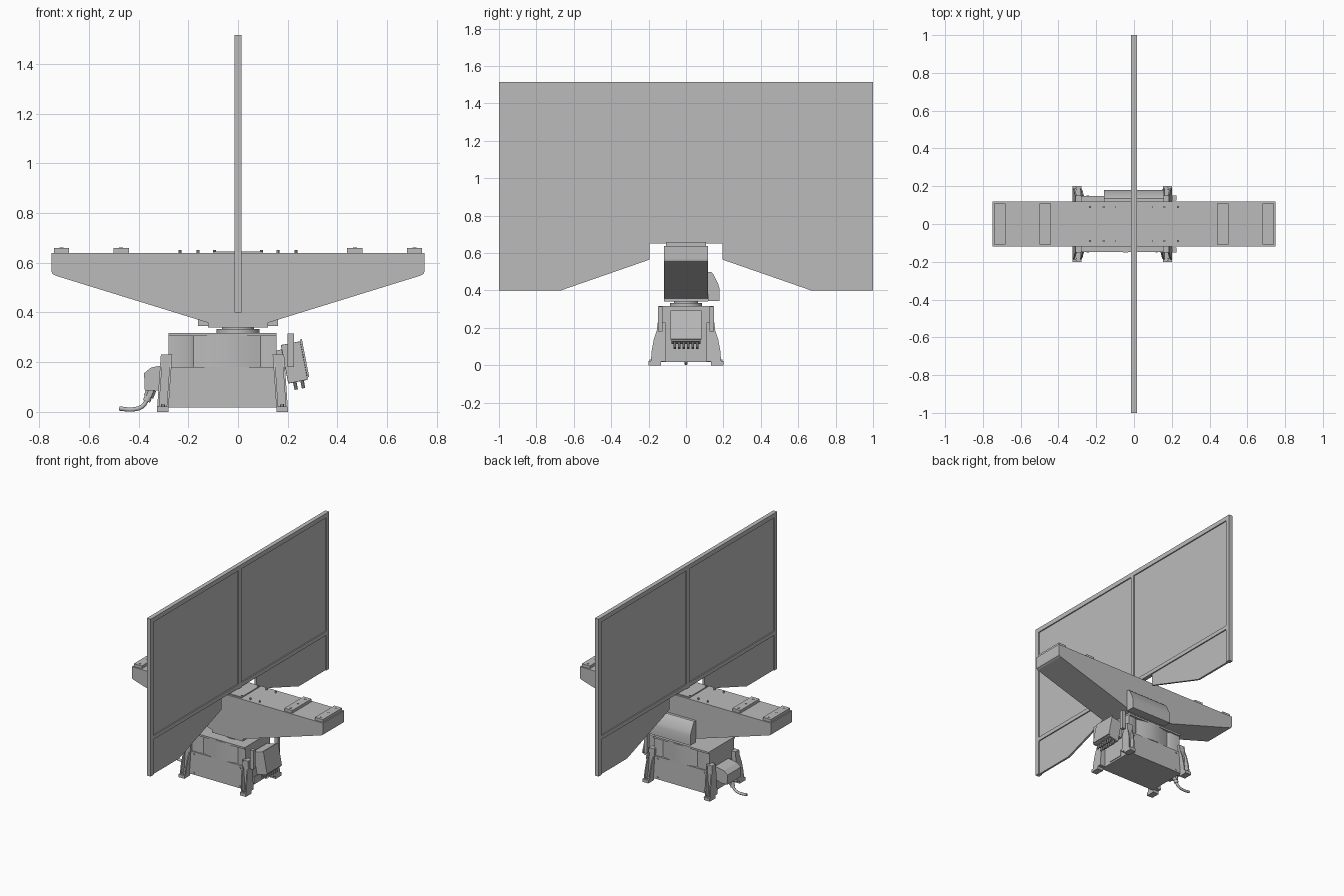
import bpy, bmesh, math
from mathutils import Vector, Matrix

if "Cube" in bpy.data.objects:
    bpy.data.objects.remove(bpy.data.objects["Cube"])

grey = bpy.data.materials.new("machine grey")
grey.use_nodes = True
COLOR = (0.5, 0.5, 0.5, 1)
grey.diffuse_color = COLOR
grey.node_tree.nodes["Principled BSDF"].inputs["Base Color"].default_value = COLOR


def finish(name, bm, smooth=False, bevel=0):
    bmesh.ops.recalc_face_normals(bm, faces=bm.faces)
    me = bpy.data.meshes.new(name)
    bm.to_mesh(me)
    bm.free()
    me.materials.append(grey)
    ob = bpy.data.objects.new(name, me)
    bpy.context.collection.objects.link(ob)
    if bevel:
        mod = ob.modifiers.new("Bevel", 'BEVEL')
        mod.width, mod.segments = bevel, 2
    if smooth:
        bpy.ops.object.select_all(action='DESELECT')
        ob.select_set(True)
        bpy.context.view_layer.objects.active = ob
        bpy.ops.object.shade_smooth_by_angle(angle=math.radians(35))
    return ob


def prism(name, pts, axis, lo, hi, warp=None, smooth=False, bevel=0):
    """Extrude a 2D outline along an axis; warp optionally moves each point."""
    place = {'x': lambda a, b, t: Vector((t, a, b)),
             'y': lambda a, b, t: Vector((a, t, b)),
             'z': lambda a, b, t: Vector((a, b, t))}[axis]
    bm = bmesh.new()
    rings = [[bm.verts.new((warp or (lambda v: v))(place(a, b, t))) for a, b in pts]
             for t in (lo, hi)]
    n = len(pts)
    for ring in rings:
        bm.faces.new(ring)
    for i in range(n):
        j = (i + 1) % n
        bm.faces.new((rings[0][i], rings[0][j], rings[1][j], rings[1][i]))
    return finish(name, bm, smooth, bevel)


def box(name, x0, x1, y0, y1, z0, z1, warp=None, bevel=0):
    return prism(name, [(x0, y0), (x1, y0), (x1, y1), (x0, y1)], 'z', z0, z1, warp, False, bevel)


def rod(name, p, q, r, r2=None, sides=16):
    p, q = Vector(p), Vector(q)
    d = q - p
    bm = bmesh.new()
    m = Matrix.Translation((p + q) / 2) @ d.to_track_quat('Z', 'Y').to_matrix().to_4x4()
    bmesh.ops.create_cone(bm, cap_ends=True, segments=sides, radius1=r,
                          radius2=r if r2 is None else r2, depth=d.length, matrix=m)
    return finish(name, bm, True)


# --- Dividing screen: frame rails and recessed sheets ---
F, S = 0.015, 0.007
box("screen_top_rail", -F, F, -1, 1, 1.483, 1.515)
box("screen_lower_rail", -F, F, -0.97, 0.97, 0.65, 0.678)
box("screen_center_post", -F, F, -0.015, 0.015, 0.64, 1.483)
for s, side in ((-1, "front"), (1, "back")):
    ya, yb = sorted((s * 0.97, s * 1.0))
    box(f"screen_{side}_post", -F, F, ya, yb, 0.4, 1.483)
    ya, yb = sorted((s * 0.015, s * 0.97))
    box(f"screen_{side}_sheet", -S, S, ya, yb, 0.678, 1.483)
    prism(f"screen_{side}_skirt",
          [(s * 0.97, 0.4), (s * 0.67, 0.4), (s * 0.195, 0.565), (s * 0.195, 0.65), (s * 0.97, 0.65)],
          'x', -S, S)

# --- Turning arm with mounting pads ---
half = [(0.12, 0.34), (0.12, 0.358), (0.735, 0.548), (0.747, 0.555), (0.75, 0.565), (0.75, 0.638)]
prism("arm", half + [(-x, z) for x, z in reversed(half)], 'y', -0.118, 0.118)
box("arm_center_plate", -0.1, 0.1, -0.105, 0.105, 0.638, 0.645)
for s, side in ((-1, "right"), (1, "left")):
    for x, place in ((0.47, "inner"), (0.71, "outer")):
        box(f"{side}_{place}_pad", s * x - 0.031, s * x + 0.031, -0.108, 0.108, 0.638, 0.658)
        for y in (-0.083, 0, 0.083):
            rod(f"{side}_{place}_pad_bolt", (s * x, y, 0.655), (s * x, y, 0.66), 0.008)
    for x in (0.095, 0.16, 0.233):
        for y in (-0.09, 0.09):
            rod(f"{side}_arm_bolt", (s * x, y, 0.638), (s * x, y, 0.65), 0.006, sides=8)

# Sloped cover on the back of the arm
prism("arm_back_cover", [(0.118, 0.345), (0.18, 0.345), (0.18, 0.41), (0.172, 0.435),
                         (0.145, 0.49), (0.135, 0.499), (0.118, 0.5)],
      'x', -0.16, 0.16, smooth=True)

# --- Turntable hub ---
rod("hub_flange", (0, 0, 0.312), (0, 0, 0.334), 0.086, sides=40)
rod("hub_neck", (0, 0, 0.33), (0, 0, 0.345), 0.065, sides=40)

# --- Base housing ---
CX = -0.0625
box("base_lower_housing", -0.283, 0.158, -0.145, 0.145, 0.018, 0.18)
edge = [(-0.28, 0.135), (-0.2, 0.138)]
for i in range(13):
    t = i / 12
    edge.append((-0.18 + 0.27 * t, 0.128 + 0.022 * math.sin(math.pi * t)))
edge += [(0.11, 0.138), (0.155, 0.135)]
prism("base_upper_housing", edge + [(x, -y) for x, y in reversed(edge)], 'z', 0.18, 0.31, smooth=True)
box("base_top_plate", -0.28, 0.155, -0.147, 0.147, 0.304, 0.317)
for x in (-0.245, 0.12):
    for z in (0.032, 0.163):
        for s in (-1, 1):
            rod("housing_bolt", (x, s * 0.14, z), (x, s * 0.15, z), 0.006, sides=10)

# --- Four legs: feet, webs and curved flanges ---
for sx, a in ((-1, "right"), (1, "left")):
    def lean(v, sx=sx):
        # distance outwards from the base centre, leaning in towards the top
        return Vector((CX + sx * (v.x - 0.07 * v.z), v.y, v.z))
    for sy, b in ((-1, "front"), (1, "back")):
        n = f"{b}_{a}"
        y0, y1 = sorted((sy * 0.135, sy * 0.2))
        box(n + "_foot", 0.218, 0.264, y0, y1, 0, 0.022, lean)
        rod(n + "_foot_bolt", lean(Vector((0.241, sy * 0.187, 0.02))),
            lean(Vector((0.241, sy * 0.187, 0.03))), 0.008, sides=6)
        flange = [(sy * y, z) for y, z in ((0.11, 0.02), (0.188, 0.02), (0.183, 0.08), (0.172, 0.14),
                                           (0.155, 0.19), (0.152, 0.23), (0.12, 0.23))]
        for x in (0.218, 0.256):
            prism(n + "_leg_flange", flange, 'x', x, x + 0.008, lean)
        y0, y1 = sorted((sy * 0.11, sy * 0.152))
        box(n + "_leg_web", 0.218, 0.264, y0, y1, 0.02, 0.23, lean)
        # narrow upright tying the leg to the upper housing
        y0, y1 = sorted((sy * 0.125, sy * 0.15))
        box(n + "_upper_brace", 0.2, 0.225, y0, y1, 0.18, 0.315)

# --- Tilted connector box on the left end ---
tilt = Matrix.Translation((0.228, 0, 0.2)) @ Matrix.Rotation(math.radians(11), 4, 'Y').inverted()


def tilted(v):
    return tilt @ Vector(v)


box("connector_box", -0.042, 0.038, -0.078, 0.078, -0.08, 0.078, tilted, 0.003)
box("connector_box_lid", 0.038, 0.046, -0.083, 0.083, -0.07, 0.085, tilted)
box("connector_box_bracket", -0.085, -0.042, -0.06, 0.06, -0.02, 0.06, tilted)
for i in range(6):
    y = -0.06 + 0.024 * i
    for x in (-0.015, 0.015):
        rod("connector_plug", tilted((x, y, -0.11)), tilted((x, y, -0.078)), 0.007, sides=10)
box("left_end_plate", 0.155, 0.163, -0.055, 0.055, 0.03, 0.075)

# --- Cable entry box on the right end ---
prism("cable_box", [(-0.28, 0.19), (-0.315, 0.185), (-0.35, 0.178), (-0.378, 0.155), (-0.375, 0.085),
                    (-0.325, 0.085), (-0.28, 0.1)], 'y', -0.075, 0.075)
rod("cable_gland_nut", (-0.348, 0, 0.09), (-0.36, 0, 0.06), 0.02, sides=6)
rod("cable_gland", (-0.358, 0, 0.068), (-0.368, 0, 0.042), 0.015)
curve = bpy.data.curves.new("cable", 'CURVE')
curve.dimensions = '3D'
curve.bevel_depth, curve.bevel_resolution, curve.use_fill_caps = 0.009, 3, True
spline = curve.splines.new('BEZIER')
path = [(-0.362, 0, 0.055), (-0.385, 0, 0.022), (-0.42, 0, 0.01), (-0.478, 0, 0.013)]
spline.bezier_points.add(len(path) - 1)
for bp, co in zip(spline.bezier_points, path):
    bp.co = co
    bp.handle_left_type = bp.handle_right_type = 'AUTO'
curve.materials.append(grey)
bpy.context.collection.objects.link(bpy.data.objects.new("cable", curve))
